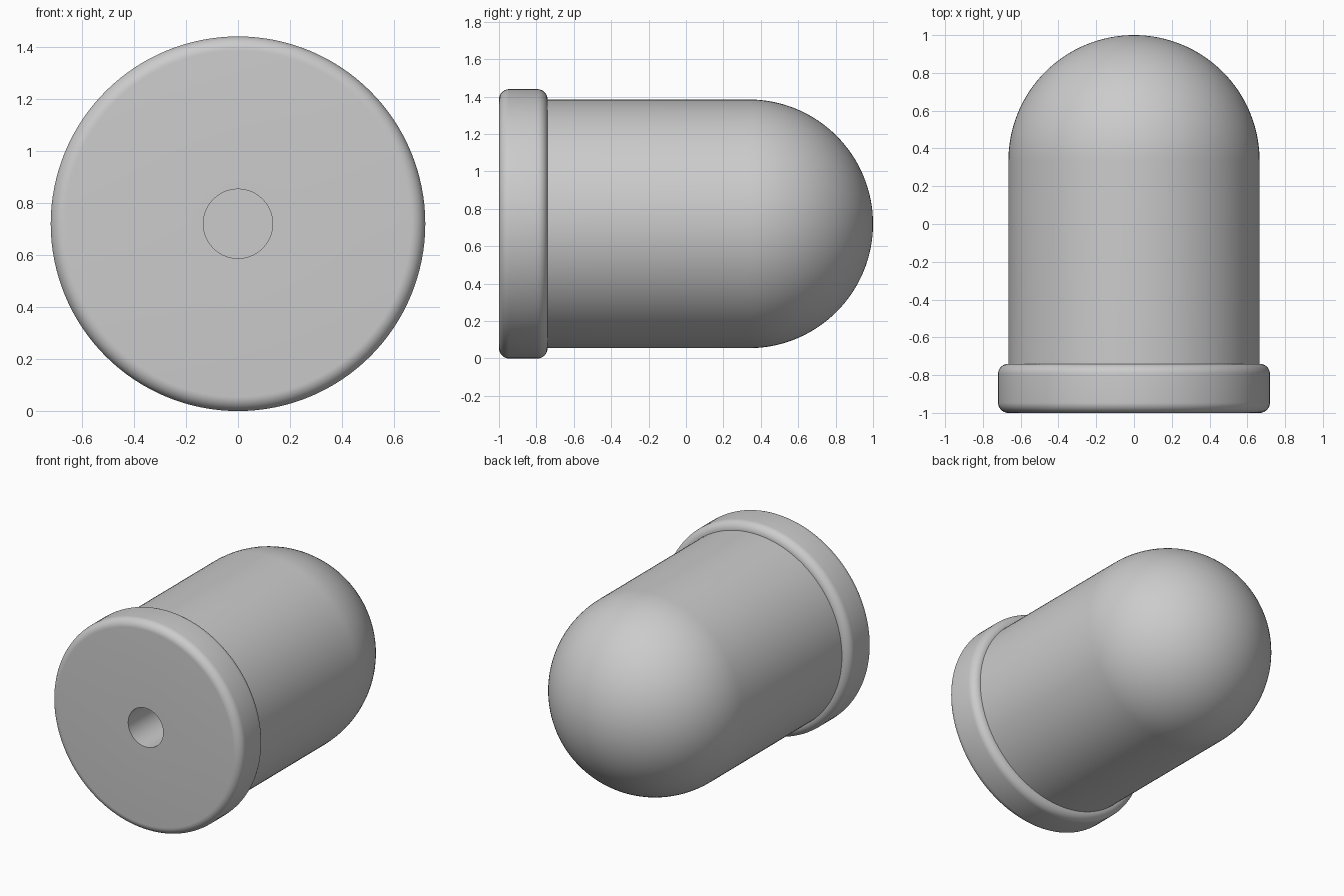
import bpy
import bmesh
from math import cos, sin, pi, radians
from mathutils import Matrix, Vector

cube = bpy.data.objects.get("Cube")
if cube:
    bpy.data.objects.remove(cube, do_unlink=True)

SIDES = 128
RIM_R, BODY_R, HOLE_R = 0.72, 0.665, 0.133
FRONT, RIM_BACK, HOLE_END = -1.0, -0.74, -0.2
FILLET = RIM_R - BODY_R

grey = bpy.data.materials.new("plain grey")
grey.use_nodes = True
grey.diffuse_color = (0.6, 0.6, 0.6, 1)
grey.node_tree.nodes["Principled BSDF"].inputs["Base Color"].default_value = (0.6, 0.6, 0.6, 1)


def arc(r, y, radius, start, end, steps):
    """Profile points (radius, y) along an arc; angles in degrees."""
    angles = [radians(start + (end - start) * i / steps) for i in range(steps + 1)]
    return [(r + radius * cos(a), y + radius * sin(a)) for a in angles]


def lathe(name, profile):
    """Spin a profile around the lengthwise y axis."""
    bm = bmesh.new()
    verts = [bm.verts.new((r, y, 0)) for r, y in profile]
    edges = [bm.edges.new(pair) for pair in zip(verts, verts[1:])]
    bmesh.ops.spin(bm, geom=verts + edges, cent=(0, 0, 0), axis=(0, 1, 0),
                   angle=2 * pi, steps=SIDES)
    bmesh.ops.remove_doubles(bm, verts=bm.verts, dist=0.0002)
    # Turn every face to the outside of the solid
    bmesh.ops.recalc_face_normals(bm, faces=bm.faces)
    outer = max(bm.faces, key=lambda f: f.calc_center_median().xz.length)
    c = outer.calc_center_median()
    if outer.normal.dot(Vector((c.x, 0, c.z))) < 0:
        bmesh.ops.reverse_faces(bm, faces=bm.faces)
    bmesh.ops.transform(bm, matrix=Matrix.Translation((0, 0, RIM_R)), verts=bm.verts)
    mesh = bpy.data.meshes.new(name)
    bm.to_mesh(mesh)
    bm.free()
    mesh.materials.append(grey)
    obj = bpy.data.objects.new(name, mesh)
    bpy.context.collection.objects.link(obj)
    bpy.ops.object.select_all(action="DESELECT")
    obj.select_set(True)
    bpy.context.view_layer.objects.active = obj
    bpy.ops.object.shade_smooth_by_angle(angle=radians(30))
    return obj


# Rounded rim with the flat front and its blind hole
lathe("rim_with_hole",
      [(0, HOLE_END), (HOLE_R, HOLE_END), (HOLE_R, FRONT)]
      + arc(BODY_R, FRONT + FILLET, FILLET, -90, 0, 10)
      + arc(BODY_R, RIM_BACK - FILLET, FILLET, 0, 90, 10))

# Straight barrel ending in a half-sphere
lathe("domed_barrel",
      [(BODY_R, RIM_BACK)] + arc(0, 1 - BODY_R, BODY_R, 0, 90, 32))
